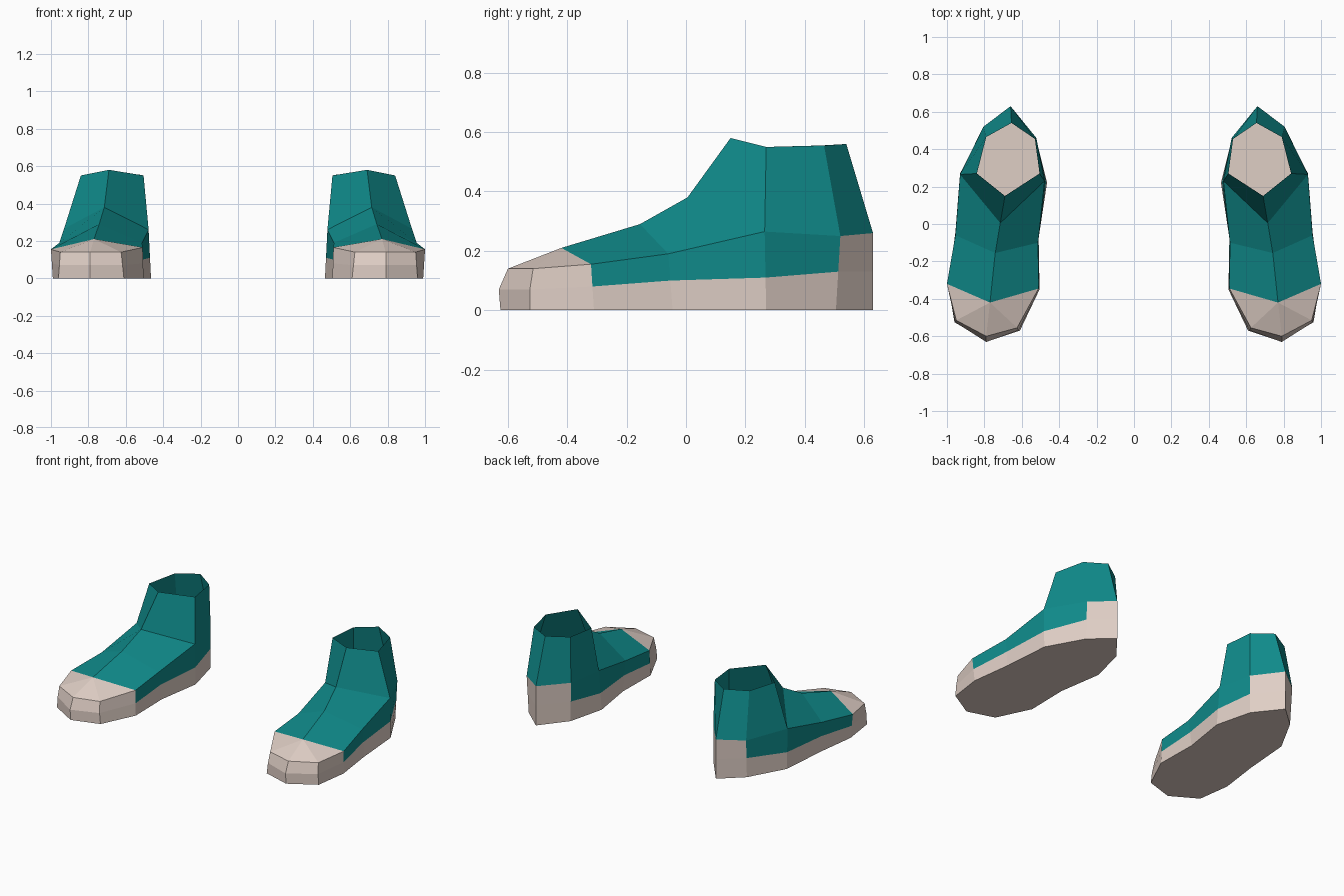
import bpy, bmesh

if "Cube" in bpy.data.objects:
    bpy.data.objects.remove(bpy.data.objects["Cube"])


def material(name, rgb):
    m = bpy.data.materials.new(name)
    m.diffuse_color = (*rgb, 1)
    m.use_nodes = True
    m.node_tree.nodes["Principled BSDF"].inputs["Base Color"].default_value = m.diffuse_color
    return m


cream = material("cream rubber", (0.74, 0.62, 0.56))
teal = material("teal fabric", (0.005, 0.26, 0.26))
CREAM, TEAL = 0, 1

# Twelve stations round the foot: toe tip, outer side, heel, inner side
floor = [(.79, -.625), (.96, -.525), (.99, -.31), (.955, -.045), (.93, .27), (.80, .505),
         (.66, .63), (.525, .46), (.465, .22), (.51, -.07), (.505, -.35), (.61, -.57)]
welt_z = [.07, .07, .08, .10, .11, .13, .13, .13, .11, .10, .08, .07]
side = [(.79, -.60, .14), (.95, -.515, .14), (1.0, -.32, .155), (.955, -.06, .19),
        (.93, .265, .265), (.805, .52, .25), (.66, .63, .26), (.522, .46, .255),
        (.478, .23, .26), (.513, -.10, .19), (.51, -.345, .165), (.625, -.555, .14)]
# Ridge over the instep, then the ankle opening from outer to inner side
ridge = [(.77, -.42, .21), (.742, -.155, .29), (.715, .005, .38), (.69, .15, .58)]
collar = [(.84, .27, .55), (.79, .465, .555), (.655, .54, .56), (.53, .455, .555), (.505, .27, .55)]

bm = bmesh.new()


def points(coords):
    return [bm.verts.new(c) for c in coords]


def face(colour, *verts):
    bm.faces.new(verts).material_index = colour


# The welt follows the wall between floor and side, bulging a little at the toe
welt = []
for i, (f, s, z) in enumerate(zip(floor, side, welt_z)):
    t = z / s[2]
    bulge = .018 if i == 0 else .006 if i in (1, 11) else 0
    welt.append((f[0] + (s[0] - f[0]) * t, f[1] + (s[1] - f[1]) * t - bulge, z))

F, W, S = points((x, y, 0) for x, y in floor), points(welt), points(side)
R, C = points(ridge), points(collar)

# Sole, rubber wall, and the wall above it (cream at the toe cap and heel)
face(CREAM, *reversed(F))
for i in range(12):
    j = (i + 1) % 12
    face(CREAM, F[i], F[j], W[j], W[i])
    face(CREAM if i in (0, 1, 5, 6, 10, 11) else TEAL, W[i], W[j], S[j], S[i])

# Toe cap
face(CREAM, S[0], S[1], R[0])
face(CREAM, S[1], S[2], R[0])
face(CREAM, S[10], S[11], R[0])
face(CREAM, S[11], S[0], R[0])

# Instep panels on both sides of the ridge
for k in range(2):
    face(TEAL, S[2 + k], S[3 + k], R[k + 1], R[k])
    face(TEAL, S[9 - k], S[10 - k], R[k], R[k + 1])

# Ankle shaft, open at the top
face(TEAL, S[4], C[0], R[3], R[2])
face(TEAL, S[8], R[2], R[3], C[4])
for k in range(4):
    face(TEAL, S[4 + k], S[5 + k], C[k + 1], C[k])

mesh = bpy.data.meshes.new("shoes")
bm.to_mesh(mesh)
bm.free()
mesh.materials.append(cream)
mesh.materials.append(teal)
shoes = bpy.data.objects.new("shoes", mesh)
bpy.context.collection.objects.link(shoes)

# Second shoe
mirror = shoes.modifiers.new("other_shoe", 'MIRROR')
mirror.use_axis[0] = True
mirror.use_mirror_merge = False
